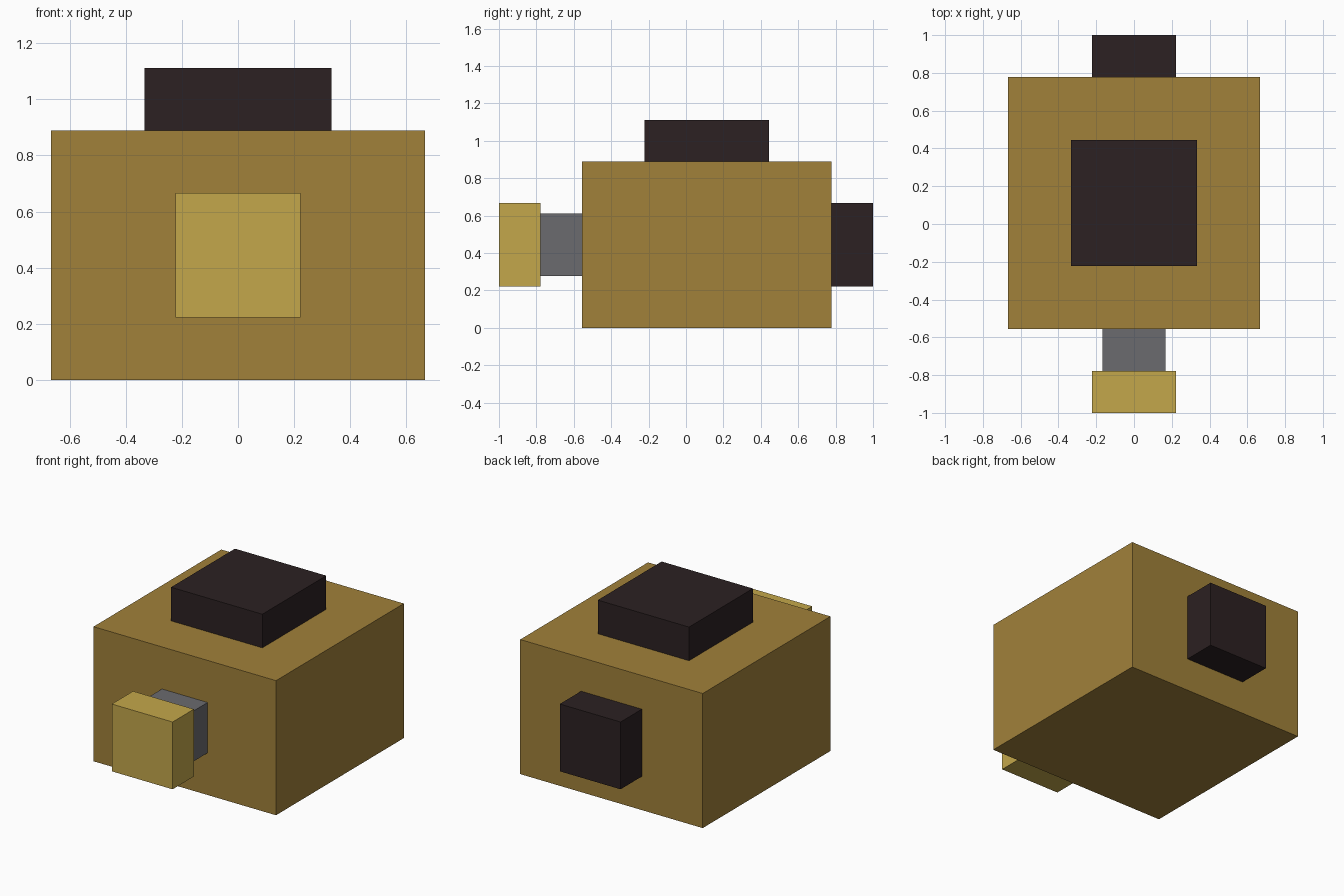
import bpy

default = bpy.data.objects.get("Cube")
if default:
    bpy.data.objects.remove(default, do_unlink=True)

U = 1 / 9  # grid unit of the blocky design


def material(name, rgb):
    mat = bpy.data.materials.new(name)
    mat.use_nodes = True
    color = (*rgb, 1)
    mat.diffuse_color = color
    mat.node_tree.nodes["Principled BSDF"].inputs["Base Color"].default_value = color
    return mat


def block(name, mat, x, y, z):
    """Box spanning the given (low, high) ranges in grid units."""
    spans = (x, y, z)
    bpy.ops.mesh.primitive_cube_add(size=1, location=[(a + b) / 2 * U for a, b in spans])
    obj = bpy.context.object
    obj.name = obj.data.name = name
    obj.scale = [(b - a) * U for a, b in spans]
    bpy.ops.object.transform_apply(location=False, rotation=False, scale=True)
    obj.data.materials.append(mat)
    return obj


ochre = material("ochre", (0.356, 0.220, 0.042))
gold = material("gold", (0.552, 0.387, 0.070))
grey = material("grey", (0.147, 0.147, 0.159))
dark_brown = material("dark brown", (0.025, 0.015, 0.016))

# Main body
block("body", ochre, (-6, 6), (-5, 7), (0, 8))

# Dark blocks on the top and back
block("top_block", dark_brown, (-3, 3), (-2, 4), (8, 10))
block("back_block", dark_brown, (-2, 2), (7, 9), (2, 6))

# Front stem and knob
block("front_stem", grey, (-1.5, 1.5), (-7, -5), (2.5, 5.5))
block("front_knob", gold, (-2, 2), (-9, -7), (2, 6))
